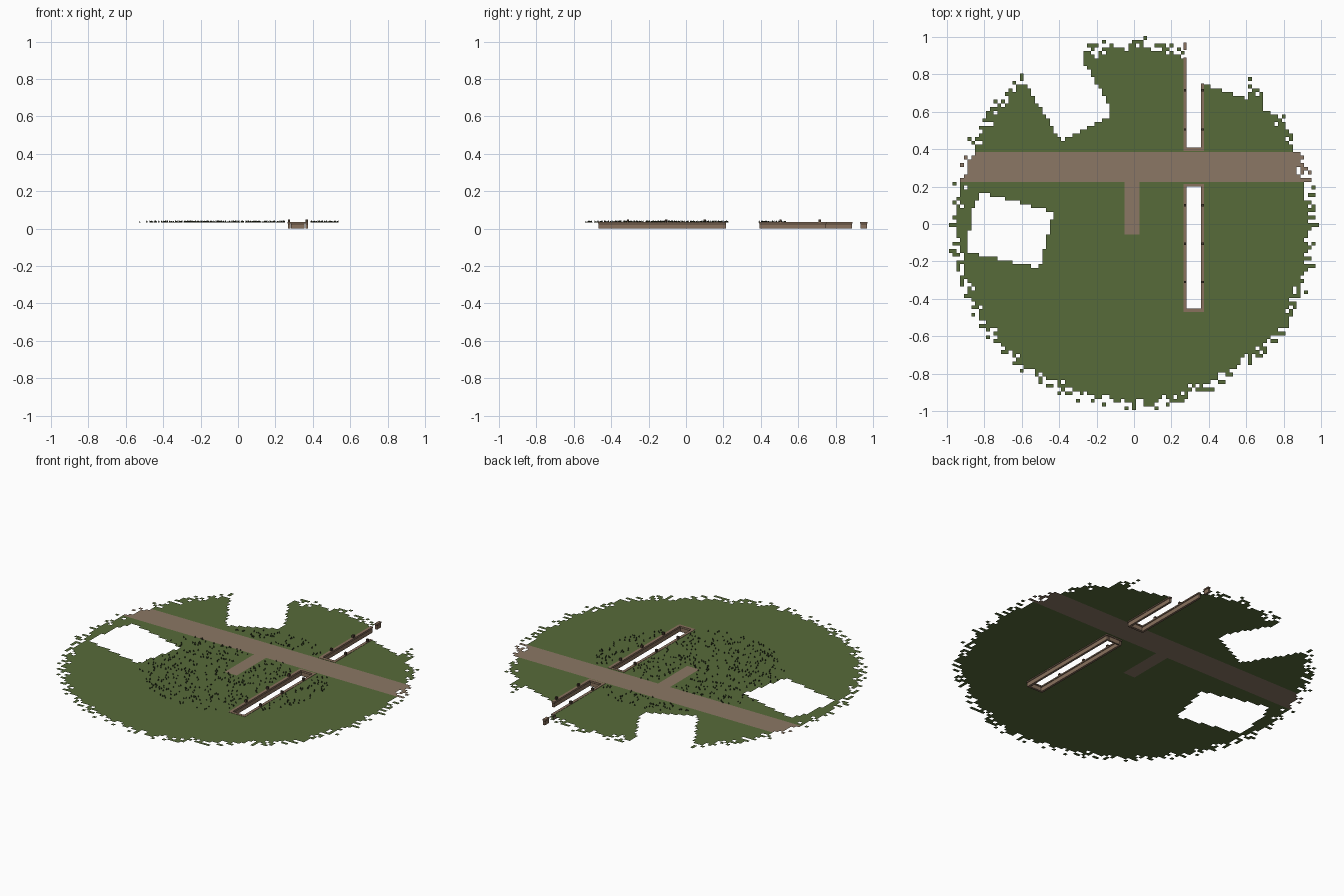
import bpy, bmesh, math, random
from mathutils import Vector, Matrix

random.seed(4)
if "Cube" in bpy.data.objects:
    bpy.data.objects.remove(bpy.data.objects["Cube"])

CELL = 0.02
GROUND = 0.033


def material(name, rgb):
    m = bpy.data.materials.new(name)
    m.use_nodes = True
    m.diffuse_color = (*rgb, 1)
    bsdf = m.node_tree.nodes["Principled BSDF"]
    bsdf.inputs["Base Color"].default_value = (*rgb, 1)
    bsdf.inputs["Roughness"].default_value = 0.9
    return m


grass = material("grass green", (0.095, 0.147, 0.042))
dirt = material("dirt path brown", (0.258, 0.186, 0.128))
wood = material("plank brown", (0.25, 0.165, 0.11))
dark_wood = material("dark wood", (0.07, 0.046, 0.03))
blade_green = material("dark grass", (0.03, 0.037, 0.016))


def finish(bm, name, *mats):
    mesh = bpy.data.meshes.new(name)
    bm.to_mesh(mesh)
    bm.free()
    for m in mats:
        mesh.materials.append(m)
    ob = bpy.data.objects.new(name, mesh)
    bpy.context.collection.objects.link(ob)
    return ob


def inside(x, y, poly):
    hit = False
    for (ax, ay), (bx, by) in zip(poly, poly[1:] + poly[:1]):
        if (ay > y) != (by > y) and x < ax + (y - ay) * (bx - ax) / (by - ay):
            hit = not hit
    return hit


# Open plots left free in the ground
plots = [
    [(-0.82, 0.17), (-0.43, 0.065), (-0.505, -0.235), (-0.9, -0.15), (-0.86, 0.08)],
    [(-0.39, 0.44), (-0.13, 0.58), (-0.13, 0.63), (-0.27, 0.87), (-0.28, 1.1),
     (-0.7, 1.1), (-0.59, 0.77)],
    [(0.27, 0.74), (0.37, 0.75), (0.6, 0.67), (0.63, 1.1), (0.27, 1.1)],
]


def on_path(x, y):
    return 0.225 < y < 0.385 or (-0.05 < x < 0.03 and -0.06 < y < 0.3)


def in_channel(x, y):
    return 0.27 < x < 0.37 and (-0.46 < y < 0.21 or y > 0.4)


def is_open(x, y):
    return in_channel(x, y) or any(inside(x, y, p) for p in plots)


# Ground of square tiles with a ragged round border
bm = bmesh.new()
corners = {}


def corner(i, j):
    if (i, j) not in corners:
        corners[i, j] = bm.verts.new((i * CELL - 0.01, j * CELL + 0.005, GROUND))
    return corners[i, j]


for i in range(-50, 51):
    for j in range(-51, 51):
        x, y = i * CELL, j * CELL + 0.015
        r = math.hypot(x, y)
        tip = r < 0.99 and min(abs(x), abs(y)) < 0.01
        if not tip and random.random() > (1.0 - r) / 0.085:
            continue
        if is_open(x, y):
            continue
        f = bm.faces.new([corner(i, j), corner(i + 1, j),
                          corner(i + 1, j + 1), corner(i, j + 1)])
        f.material_index = int(on_path(x, y))
finish(bm, "ground", grass, dirt)

# Grass blades scattered around the centre
bm = bmesh.new()
for n in range(750):
    r, a = 0.54 * math.sqrt(random.random()), random.uniform(0, math.tau)
    x, y = r * math.cos(a), r * math.sin(a)
    if on_path(x, y) or is_open(x, y) or 0.25 < x < 0.39:
        continue
    turn = random.uniform(0, math.pi)
    for k in range(2):
        d = Vector((math.cos(turn + k * 1.57), math.sin(turn + k * 1.57), 0)) * 0.004
        p = Vector((x, y, GROUND))
        tip = Vector((0, 0, random.uniform(0.006, 0.011))) - d * 0.4
        bm.faces.new([bm.verts.new(p - d), bm.verts.new(p + d),
                      bm.verts.new(p + tip + d * 0.4), bm.verts.new(p + tip)])
finish(bm, "grass_blades", blade_green)


# Channel walls: planked side, dark seam and cap rail
def add_box(bm, x0, x1, y0, y1, z0, z1, mat=0):
    mid = Vector(((x0 + x1) / 2, (y0 + y1) / 2, (z0 + z1) / 2))
    size = Matrix.Diagonal((x1 - x0, y1 - y0, z1 - z0, 1))
    verts = bmesh.ops.create_cube(bm, size=1, matrix=Matrix.Translation(mid) @ size)["verts"]
    for f in {f for v in verts for f in v.link_faces}:
        f.material_index = mat


def wall(name, x0, x1, y0, y1):
    bm = bmesh.new()
    s = 0.002
    add_box(bm, x0 + s, x1 - s, y0 + s, y1 - s, 0.0, 0.021)
    add_box(bm, x0 + s, x1 - s, y0 + s, y1 - s, 0.021, 0.027, 1)
    add_box(bm, x0, x1, y0, y1, 0.027, 0.0345)
    finish(bm, name, wood, dark_wood)


LEFT, RIGHT, T = 0.265, 0.375, 0.017
wall("front_channel_right_wall", LEFT, LEFT + T, -0.47, 0.215)
wall("front_channel_left_wall", RIGHT - T, RIGHT, -0.47, 0.215)
wall("front_channel_near_end", LEFT + T, RIGHT - T, -0.47, -0.453)
wall("front_channel_far_end", LEFT + T, RIGHT - T, 0.2, 0.215)
wall("back_channel_right_wall", LEFT, LEFT + T, 0.39, 0.89)
wall("back_channel_left_wall", RIGHT - T, RIGHT, 0.39, 0.75)
wall("back_channel_near_end", LEFT + T, RIGHT - T, 0.39, 0.41)
wall("channel_end_block", LEFT, LEFT + T, 0.93, 0.97)

# Short posts along both rims
bm = bmesh.new()
for y in (-0.31, -0.105, 0.1, 0.505, 0.715):
    for x in (LEFT + 0.007, RIGHT - 0.007):
        add_box(bm, x - 0.006, x + 0.006, y - 0.006, y + 0.006, 0.03, 0.05)
finish(bm, "channel_posts", dark_wood)
